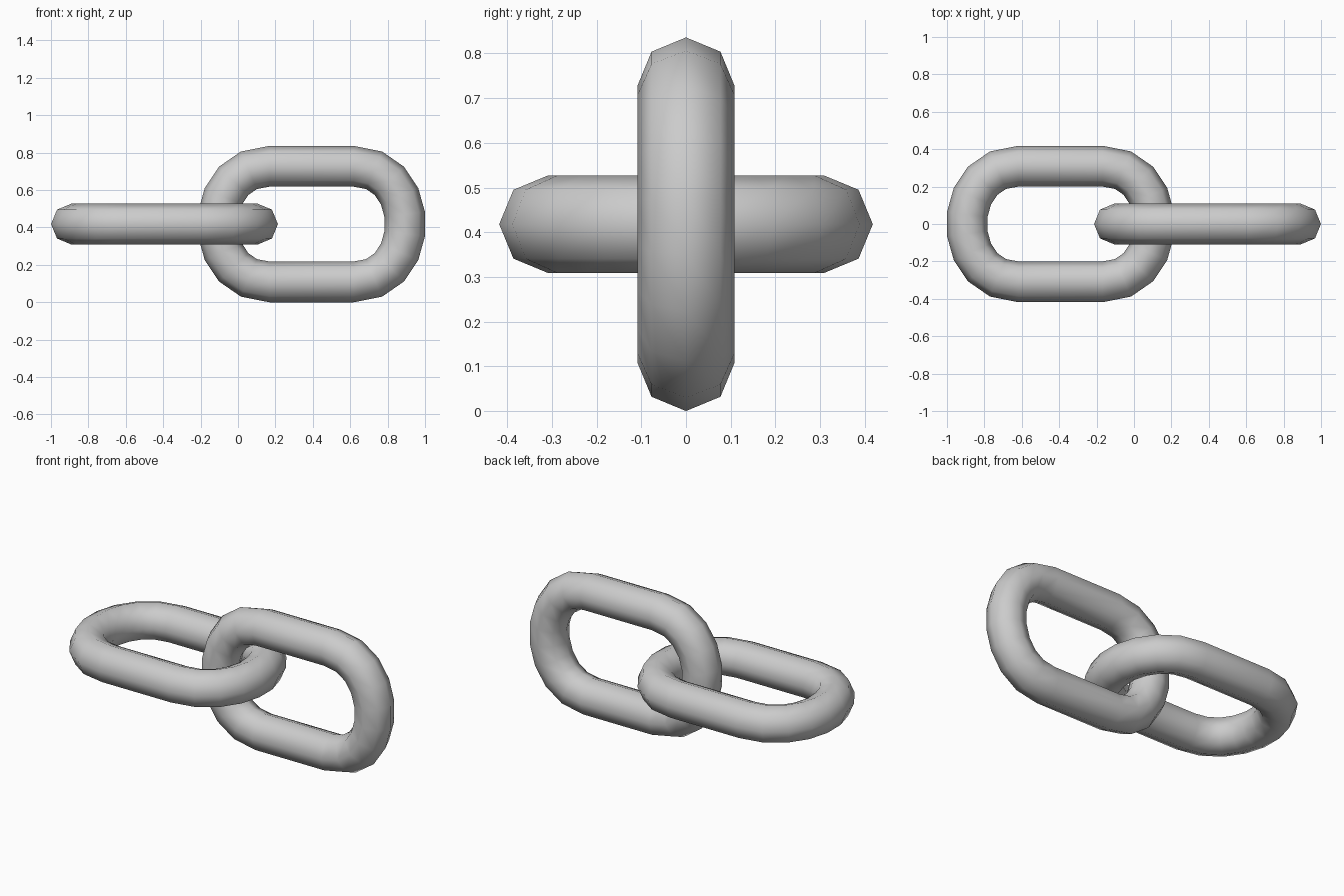
import bpy, bmesh
from math import cos, sin, pi
from mathutils import Vector, Matrix

if "Cube" in bpy.data.objects:
    bpy.data.objects.remove(bpy.data.objects["Cube"])

TUBE, SIDES, STEPS = 0.109, 8, 9     # bar radius, bar sides, segments per bend
HALF_H, HALF_S, PULL = 0.309, 0.225, 0.369
CENTRE_X, CENTRE_Z = 0.393, 0.418


def bend():
    # right-hand bend of the link: (point, outward normal) pairs
    out = []
    for i in range(STEPS + 1):
        t = i / STEPS
        p = Vector((HALF_S + 3 * t * (1 - t) * PULL, HALF_H * (1 - 6 * t**2 + 4 * t**3)))
        n = Vector((HALF_H * 12 * t * (1 - t), 3 * (1 - 2 * t) * PULL)).normalized()
        out.append((p, n))
    return out


def link(name, matrix):
    right = bend()
    path = right + [(-p, -n) for p, n in right]
    bm = bmesh.new()
    rings = []
    for p, n in path:
        ring = []
        for k in range(SIDES):
            a = 2 * pi * k / SIDES
            q = p + n * TUBE * cos(a)
            ring.append(bm.verts.new(matrix @ Vector((q.x, TUBE * sin(a), q.y))))
        rings.append(ring)
    for i, r in enumerate(rings):
        s = rings[(i + 1) % len(rings)]
        for k in range(SIDES):
            m = (k + 1) % SIDES
            bm.faces.new((r[k], r[m], s[m], s[k])).smooth = True
    bmesh.ops.recalc_face_normals(bm, faces=bm.faces)
    mesh = bpy.data.meshes.new(name)
    bm.to_mesh(mesh)
    bm.free()
    bpy.context.collection.objects.link(bpy.data.objects.new(name, mesh))


# upright link on the right, flat link on the left
link("upright_link", Matrix.Translation((CENTRE_X, 0, CENTRE_Z)))
link("flat_link", Matrix.Translation((-CENTRE_X, 0, CENTRE_Z)) @ Matrix.Rotation(pi / 2, 4, 'X'))
